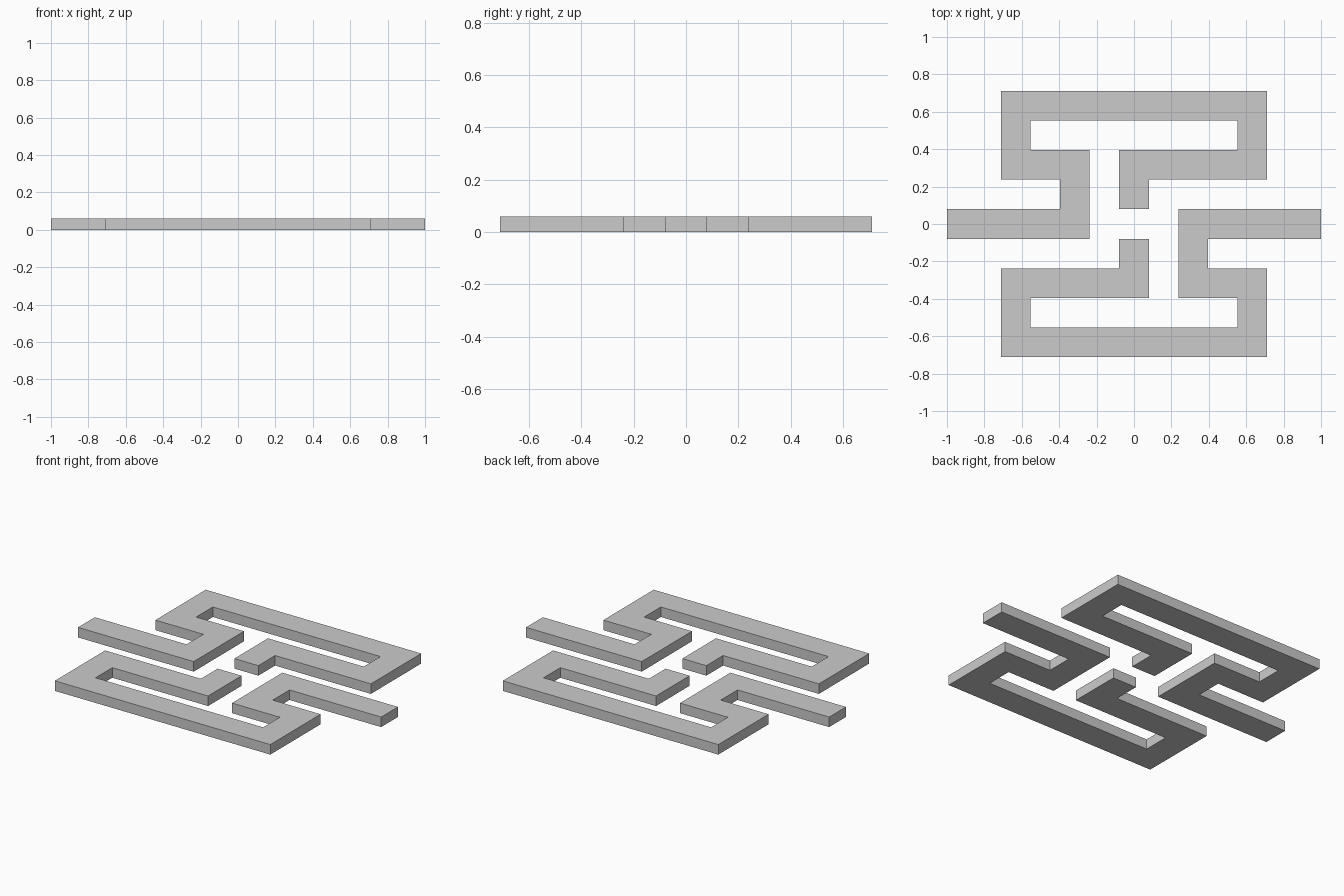
import bpy, bmesh, math
from mathutils import Matrix

if "Cube" in bpy.data.objects:
    bpy.data.objects.remove(bpy.data.objects["Cube"])

U = 0.079       # half the strip width; every corner lies on an odd multiple
H = 0.06        # plate thickness
END = 1 / U     # tip of the long arm

# Outline of one folded strip, in units of U
OUTLINE = [
    (-END, -1), (-3, -1), (-3, 5), (-7, 5), (-7, 7), (7, 7), (7, 5),
    (-1, 5), (-1, 1), (1, 1), (1, 3), (9, 3), (9, 9), (-9, 9),
    (-9, 3), (-5, 3), (-5, 1), (-END, 1),
]


def folded_strip(name, angle):
    bm = bmesh.new()
    face = bm.faces.new([bm.verts.new((x * U, y * U, 0)) for x, y in OUTLINE])
    # Extrude the outline into a solid plate
    ext = bmesh.ops.extrude_face_region(bm, geom=[face], use_keep_orig=True)
    top = [g for g in ext["geom"] if isinstance(g, bmesh.types.BMVert)]
    bmesh.ops.translate(bm, verts=top, vec=(0, 0, H))
    bmesh.ops.rotate(bm, verts=bm.verts, cent=(0, 0, 0),
                     matrix=Matrix.Rotation(angle, 3, 'Z'))
    bmesh.ops.recalc_face_normals(bm, faces=bm.faces)
    mesh = bpy.data.meshes.new(name)
    bm.to_mesh(mesh)
    bm.free()
    bpy.context.collection.objects.link(bpy.data.objects.new(name, mesh))


# Two identical strips, half a turn apart
folded_strip("back_strip", 0)
folded_strip("front_strip", math.pi)
